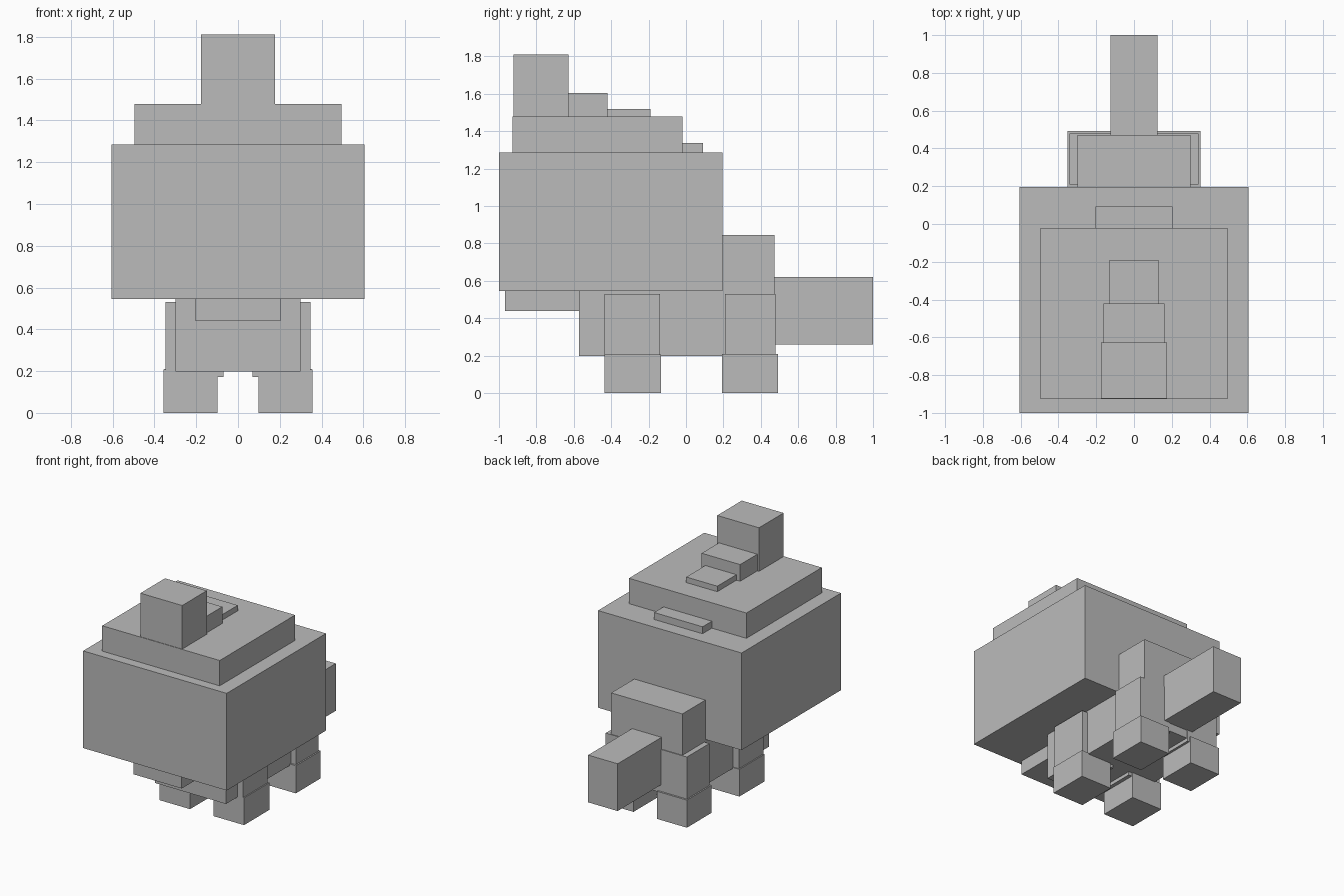
import bpy

if "Cube" in bpy.data.objects:
    bpy.data.objects.remove(bpy.data.objects["Cube"], do_unlink=True)

grey = bpy.data.materials.new("plain grey")
grey.use_nodes = True
colour = (0.5, 0.5, 0.5, 1)
grey.diffuse_color = colour
grey.node_tree.nodes["Principled BSDF"].inputs["Base Color"].default_value = colour


def box(name, x, y, z):
    """Add a box spanning the given (low, high) range on each axis."""
    spans = (x, y, z)
    bpy.ops.mesh.primitive_cube_add(size=1, location=[(a + b) / 2 for a, b in spans])
    obj = bpy.context.object
    obj.name = obj.data.name = name
    obj.scale = [b - a for a, b in spans]
    bpy.ops.object.transform_apply(location=False, rotation=False, scale=True)
    obj.data.materials.append(grey)
    return obj


def centred(name, half, y, z):
    return box(name, (-half, half), y, z)


# Head with raised crown, jaw and nape plate
centred("head", 0.605, (-1.0, 0.195), (0.545, 1.285))
centred("crown", 0.495, (-0.927, -0.02), (1.285, 1.478))
centred("jaw", 0.203, (-0.967, -0.57), (0.44, 0.545))
centred("nape_plate", 0.204, (-0.02, 0.092), (1.285, 1.338))

# Crest stepping down towards the back
centred("crest_front", 0.176, (-0.923, -0.627), (1.478, 1.81))
centred("crest_middle", 0.162, (-0.627, -0.42), (1.478, 1.605))
centred("crest_back", 0.131, (-0.42, -0.19), (1.478, 1.52))

# Body and tail
centred("body", 0.3, (-0.573, 0.472), (0.198, 0.845))
centred("tail", 0.124, (0.472, 1.0), (0.26, 0.62))

# Legs and feet on both sides
for side, s in (("left", 1), ("right", -1)):
    def sided(name, inner, outer, y, z):
        box(f"{side}_{name}", sorted((s * inner, s * outer)), y, z)

    sided("front_leg", 0.07, 0.348, (-0.437, -0.14), (0.172, 0.53))
    sided("front_foot", 0.098, 0.357, (-0.437, -0.133), (0, 0.207))
    sided("hind_leg", 0.08, 0.342, (0.208, 0.478), (0.172, 0.53))
    sided("hind_foot", 0.098, 0.352, (0.193, 0.492), (0, 0.21))
